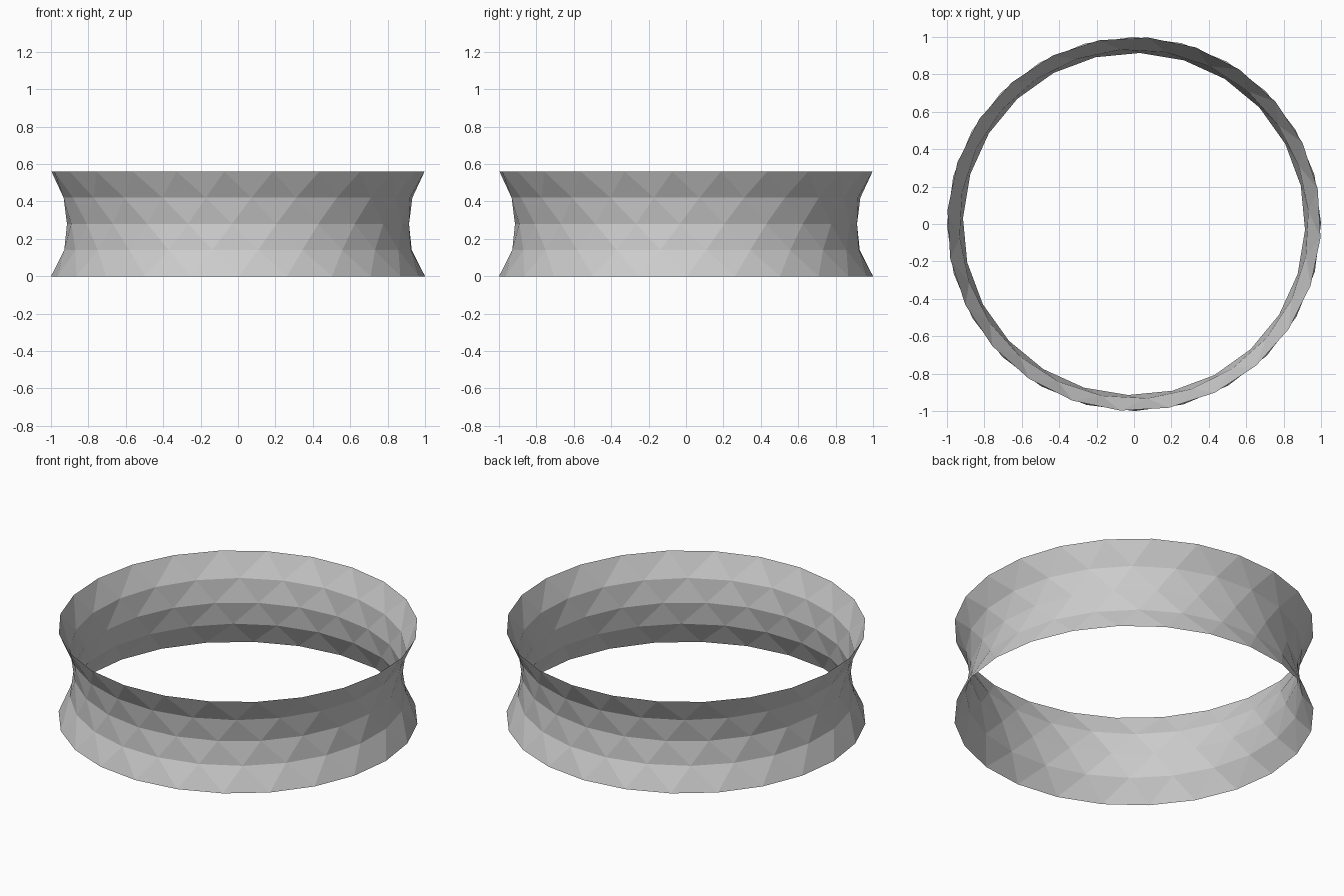
import bpy, bmesh, math

if "Cube" in bpy.data.objects:
    bpy.data.objects.remove(bpy.data.objects["Cube"], do_unlink=True)

SEGMENTS = 24
HEIGHT = 0.56
RADII = [1.0, 0.935, 0.915, 0.935, 1.0]   # waisted profile, bottom to top
START = math.radians(0.2)                 # angle of the bottom ring
STEP = math.tau / SEGMENTS
TWIST = STEP / 2 - math.radians(1.1)      # turn from each ring to the next

# Plain grey finish
grey = bpy.data.materials.new("light grey")
grey.use_nodes = True
colour = (0.6, 0.6, 0.6, 1)
grey.diffuse_color = colour
grey.node_tree.nodes["Principled BSDF"].inputs["Base Color"].default_value = colour

# Rings of points, each turned about half a segment from the one below
bm = bmesh.new()
rings = []
for level, radius in enumerate(RADII):
    z = HEIGHT * level / (len(RADII) - 1)
    angles = [START + TWIST * level + STEP * i for i in range(SEGMENTS)]
    rings.append([bm.verts.new((radius * math.cos(a), radius * math.sin(a), z))
                  for a in angles])

# Bands of alternating triangles between neighbouring rings
for low, high in zip(rings, rings[1:]):
    for i in range(SEGMENTS):
        j = (i + 1) % SEGMENTS
        bm.faces.new((low[i], low[j], high[i]))
        bm.faces.new((low[j], high[j], high[i]))

mesh = bpy.data.meshes.new("faceted_band")
bm.to_mesh(mesh)
bm.free()
mesh.materials.append(grey)
band = bpy.data.objects.new("faceted_band", mesh)
bpy.context.collection.objects.link(band)
